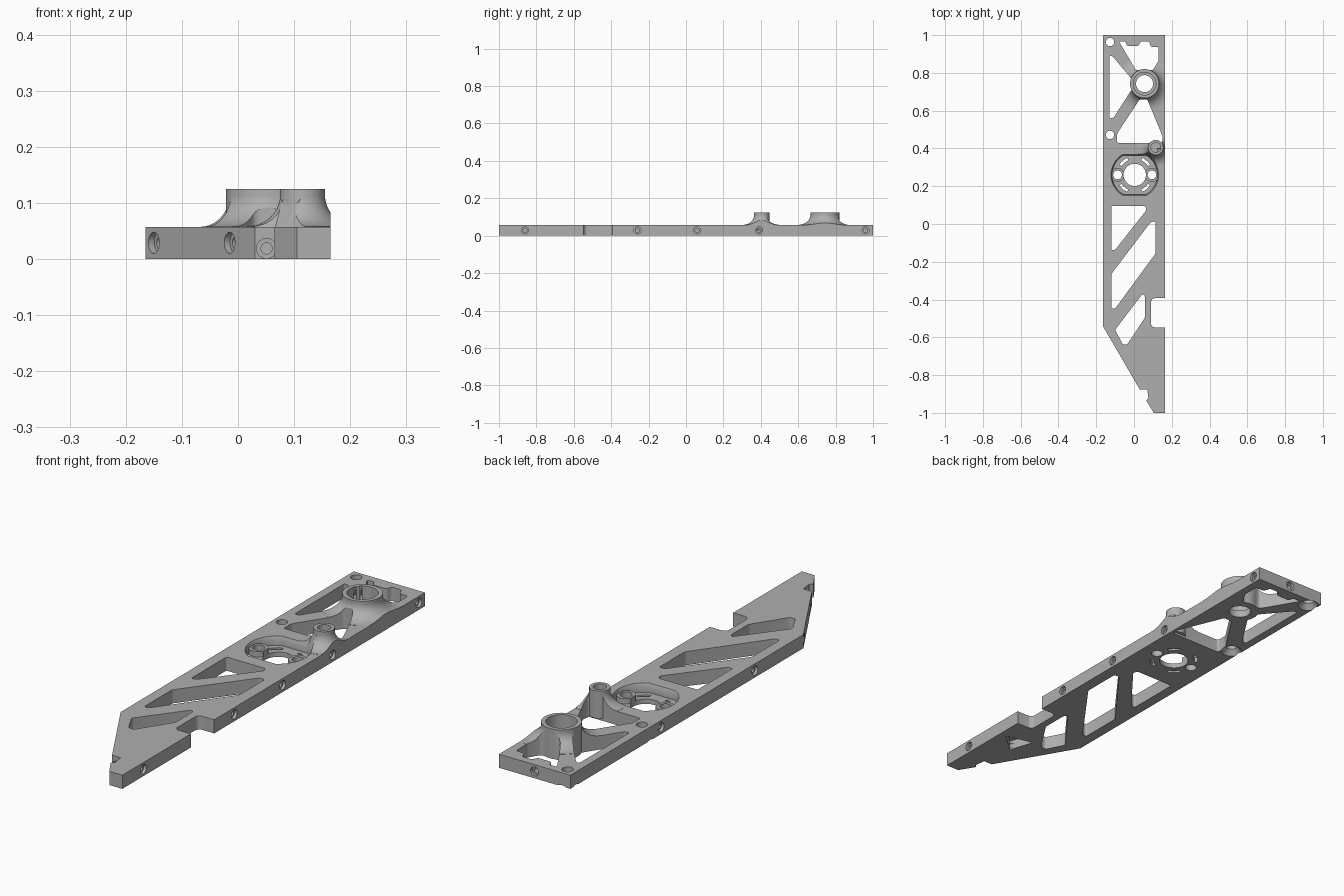
import bpy, bmesh
from math import cos, sin, pi, radians
from mathutils import Matrix, Vector

if "Cube" in bpy.data.objects:
    bpy.data.objects.remove(bpy.data.objects["Cube"])

THICK, TOP = 0.057, 0.125

grey = bpy.data.materials.new("machined_grey")
grey.use_nodes = True
grey.diffuse_color = (0.43, 0.43, 0.43, 1)
grey.node_tree.nodes["Principled BSDF"].inputs["Base Color"].default_value = grey.diffuse_color


def to_object(name, bm):
    bmesh.ops.recalc_face_normals(bm, faces=bm.faces)
    mesh = bpy.data.meshes.new(name)
    bm.to_mesh(mesh)
    bm.free()
    mesh.materials.append(grey)
    obj = bpy.data.objects.new(name, mesh)
    bpy.context.scene.collection.objects.link(obj)
    return obj


def prism(name, pts, z0=-0.05, z1=0.3, rounding=0, taper=1):
    """Upright extrusion of an outline, with rounded corners and an optional wider top."""
    bm = bmesh.new()
    face = bm.faces.new([bm.verts.new((x, y, z0)) for x, y in pts])
    out = bmesh.ops.extrude_face_region(bm, geom=[face])["geom"]
    top = [v for v in out if isinstance(v, bmesh.types.BMVert)]
    mid = sum((v.co for v in top), Vector()) / len(top)
    for v in top:
        v.co = mid + (v.co - mid) * taper
        v.co.z = z1
    if rounding:
        walls = [e for e in bm.edges if abs(e.verts[0].co.z - e.verts[1].co.z) > 0.001]
        bmesh.ops.bevel(bm, geom=walls, offset=rounding, segments=4, profile=0.5,
                        affect='EDGES', clamp_overlap=True)
    return to_object(name, bm)


def lathe(name, profile, at, axis=(0, 0, 1), steps=48):
    """Solid of revolution from (radius, height) points, closed onto its axis."""
    bm = bmesh.new()
    pts = [(0, profile[0][1])] + list(profile) + [(0, profile[-1][1])]
    verts = [bm.verts.new((r, 0, h)) for r, h in pts]
    edges = [bm.edges.new(pair) for pair in zip(verts, verts[1:])]
    bmesh.ops.spin(bm, geom=verts + edges, cent=(0, 0, 0), axis=(0, 0, 1),
                   angle=2 * pi, steps=steps)
    bmesh.ops.remove_doubles(bm, verts=bm.verts, dist=1e-5)
    turn = Vector((0, 0, 1)).rotation_difference(Vector(axis)).to_matrix().to_4x4()
    bm.transform(Matrix.Translation(at) @ turn)
    return to_object(name, bm)


def combine(target, tool, operation='DIFFERENCE'):
    mod = target.modifiers.new(tool.name, 'BOOLEAN')
    mod.operation, mod.solver, mod.object = operation, 'EXACT', tool
    bpy.context.view_layer.objects.active = target
    bpy.ops.object.modifier_apply(modifier=mod.name)
    bpy.data.objects.remove(tool)


def flare(name, x, y, r_top, r_base):
    """Concave foot that blends a boss into the plate, trimmed at the plate edge."""
    curve = [(r_base, 0.01)]
    for i in range(13):
        a = i / 12 * pi / 2
        curve.append((r_base - (r_base - r_top) * sin(a),
                      THICK + 0.001 + (TOP - 0.012 - THICK) * (1 - cos(a))))
    curve.append((r_top, TOP - 0.004))
    foot = lathe(name, curve, (x, y, 0), steps=64)
    combine(foot, prism("trim", [(0.1648, -2), (1, -2), (1, 2), (0.1648, 2)]))
    return foot


def arc(x, y, r, a0, a1, n=8):
    return [(x + r * cos(radians(a0 + (a1 - a0) * i / n)),
             y + r * sin(radians(a0 + (a1 - a0) * i / n))) for i in range(n + 1)]


# Plate outline with pointed nose
plate = prism("bracket_plate", [
    (-0.165, 1), (0.165, 1), (0.165, -1), (0.105, -1), (0.065, -0.935),
    (0.076, -0.92), (0.07, -0.875), (0.03, -0.875), (-0.165, -0.54)], 0, THICK)

BIG, SMALL, MOTOR = (0.056, 0.743), (0.115, 0.405), (0.004, 0.26)
combine(plate, flare("big_foot", *BIG, 0.077, 0.15), 'UNION')
combine(plate, flare("small_foot", *SMALL, 0.04, 0.1), 'UNION')

# Edge notch and lightening windows
windows = [
    [(0.09, -0.393), (0.25, -0.393), (0.25, -0.547), (0.09, -0.547)],
    [(-0.13, 0.89), (-0.115, 0.89), (-0.01, 0.765), (-0.01, 0.715), (-0.11, 0.56), (-0.13, 0.56)],
    [(-0.08, 0.967), (-0.045, 0.967), (-0.038, 0.943), (0.025, 0.943), (0.035, 0.967),
     (0.08, 0.967), (0.09, 0.937), (0.13, 0.937), (0.13, 0.865), (0.1, 0.815), (0.01, 0.815)],
    [(0.03, 0.66), (0.07, 0.66), (0.153, 0.46), (0.148, 0.43), (-0.09, 0.43), (-0.09, 0.478)],
    [(-0.12, 0.095), (0.06, 0.095), (0.067, 0.075), (-0.1, -0.137), (-0.12, -0.137)],
    [(0.09, 0.012), (0.115, 0.012), (0.115, -0.155), (-0.1, -0.448), (-0.12, -0.448), (-0.12, -0.265)],
    [(0.045, -0.37), (0.058, -0.38), (0.058, -0.495), (-0.035, -0.637), (-0.06, -0.637), (-0.1, -0.56)],
]
for i, pts in enumerate(windows):
    combine(plate, prism(f"window_{i}", pts, rounding=0.02 if i == 0 else 0.008))

# Motor seat: flat-sided round recess with a chamfered rim
mx, my = MOTOR
seat = arc(mx, my, 0.12, -60, 60, 16) + arc(mx, my, 0.12, 120, 240, 16)
combine(plate, prism("motor_recess", seat, 0.02, THICK))
combine(plate, prism("recess_rim", seat, THICK - 0.012, THICK + 0.05, taper=1.25))
for side in (-1, 1):
    x = mx + side * 0.091
    combine(plate, lathe("motor_pad", [(0.037, 0.005), (0.037, 0.042)], (x, my, 0)), 'UNION')
    combine(plate, lathe("motor_screw", [(0.023, -0.1), (0.023, 0.2)], (x, my, 0)))
combine(plate, lathe("motor_hole", [(0.059, -0.1), (0.059, 0.2)], (mx, my, 0)))
for mid in (50, 130, 230, 310):
    slot = arc(mx, my, 0.084, mid - 16, mid + 16) + arc(mx, my, 0.098, mid + 16, mid - 16)
    combine(plate, prism("motor_slot", slot))

# Bosses and their stepped bores
combine(plate, lathe("big_boss", [(0.0772, 0.0003), (0.0772, TOP)], (*BIG, 0), steps=64), 'UNION')
combine(plate, lathe("small_boss", [(0.0402, 0.01), (0.0402, TOP)], (*SMALL, 0)), 'UNION')
combine(plate, lathe("big_bore", [(0.045, -0.1), (0.045, 0.03), (0.06, 0.03), (0.06, 0.2)], (*BIG, 0)))
combine(plate, lathe("small_bore", [(0.026, 0.03), (0.026, 0.2)], (*SMALL, 0)))

# Mounting holes, countersunk from below
for y in (0.963, 0.472):
    combine(plate, lathe("mount_hole", [(0.045, -0.004), (0.022, 0.022), (0.022, 0.2)], (-0.127, y, 0)))

# Blind pocket under the nose
combine(plate, prism("nose_pocket", [(0.135, -0.66), (0.015, -0.63), (0.05, -0.735)],
                     z1=0.04, rounding=0.006))

# Stepped screw holes in the edges
screw = [(0.019, -0.01), (0.019, 0.012), (0.011, 0.012), (0.011, 0.04)]
edge_holes = [((0.165, y), (-1, 0, 0)) for y in (-0.86, -0.26, 0.06, 0.39, 0.96)]
edge_holes += [((-0.165, y), (1, 0, 0)) for y in (0.4, -0.22)]
edge_holes += [((0, 1), (0, -1, 0))]
slope = Vector((0.335, 0.195, 0)).normalized()
edge_holes += [((x, -0.54 - (x + 0.165) * 0.335 / 0.195), slope) for x in (-0.15, -0.015)]
for (x, y), axis in edge_holes:
    combine(plate, lathe("edge_screw", screw, (x, y, 0.029), axis, 24))
combine(plate, lathe("nose_screw", [(0.018, -0.02), (0.018, 0.03), (0.01, 0.03), (0.01, 0.18)],
                     (0.051, -0.875, 0.019), (0, 1, 0), 24))

# Smooth curved walls, crisp edges
bpy.ops.object.select_all(action='DESELECT')
plate.select_set(True)
bpy.context.view_layer.objects.active = plate
bpy.ops.object.shade_smooth_by_angle(angle=radians(30))
